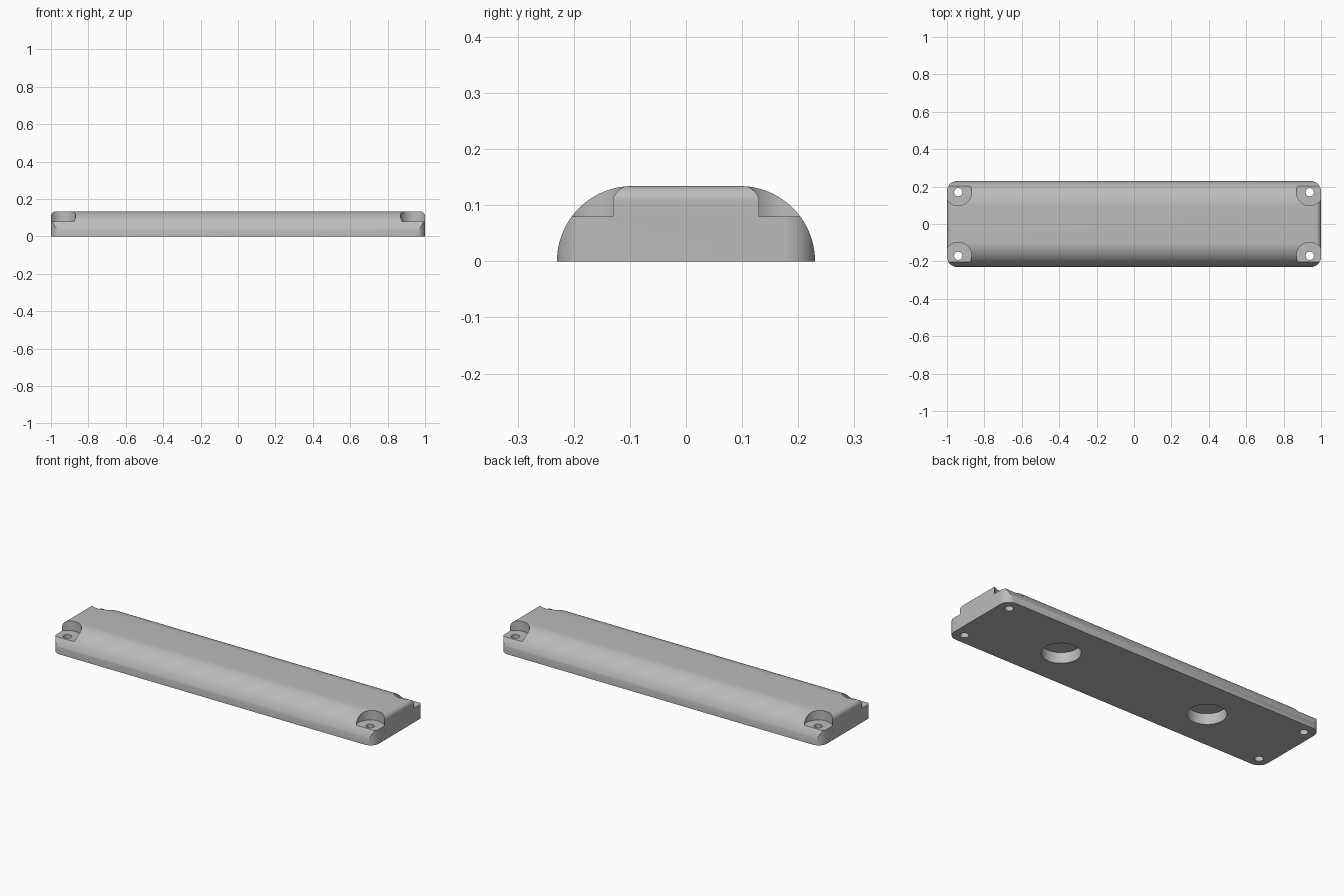
import bpy, bmesh, math
from mathutils import Vector

cube = bpy.data.objects.get("Cube")
if cube:
    bpy.data.objects.remove(cube, do_unlink=True)

LENGTH, WIDTH, HEIGHT = 2.0, 0.46, 0.134
CORNER, END_ROUND = 0.055, 0.027
STEPS = 20

grey = bpy.data.materials.new("light grey")
grey.use_nodes = True
colour = (0.5, 0.5, 0.5, 1)
grey.diffuse_color = colour
grey.node_tree.nodes["Principled BSDF"].inputs["Base Color"].default_value = colour


def arc(cx, cy, r, start, end, steps=STEPS):
    """Points along an arc, with angles in degrees."""
    angles = [math.radians(start + (end - start) * i / steps) for i in range(steps + 1)]
    return [(cx + r * math.cos(a), cy + r * math.sin(a)) for a in angles]


def prism(name, outline, depth, place):
    """Extrude a closed outline; place maps (u, v, w) to a point."""
    bm = bmesh.new()
    verts = [bm.verts.new(place(u, v, depth[0])) for u, v in outline]
    face = bm.faces.new(verts)
    shift = Vector(place(0, 0, depth[1])) - Vector(place(0, 0, depth[0]))
    moved = bmesh.ops.extrude_face_region(bm, geom=[face])["geom"]
    bmesh.ops.translate(bm, vec=shift,
                        verts=[g for g in moved if isinstance(g, bmesh.types.BMVert)])
    bmesh.ops.recalc_face_normals(bm, faces=bm.faces)
    mesh = bpy.data.meshes.new(name)
    bm.to_mesh(mesh)
    bm.free()
    mesh.materials.append(grey)
    obj = bpy.data.objects.new(name, mesh)
    bpy.context.collection.objects.link(obj)
    return obj


def cylinder(name, x, y, r, bottom, top):
    outline = arc(x, y, r, 0, 360, 48)[:-1]
    return prism(name, outline, (bottom, top), lambda u, v, w: (u, v, w))


def combine(target, tool, operation):
    """Apply a boolean and discard the tool."""
    mod = target.modifiers.new(operation.title(), 'BOOLEAN')
    mod.operation, mod.object, mod.solver = operation, tool, 'EXACT'
    bpy.context.view_layer.objects.active = target
    bpy.ops.object.modifier_apply(modifier=mod.name)
    bpy.data.objects.remove(tool, do_unlink=True)


# Body: long bar with quarter-round sides
side = WIDTH / 2 - HEIGHT
section = arc(side, 0, HEIGHT, 0, 90, 28) + arc(-side, 0, HEIGHT, 90, 180, 28)
body = prism("enclosure_body", section, (-1.1, 1.1), lambda u, v, w: (w, u, v))

# Rounded corners seen from above
px, py = LENGTH / 2 - CORNER, WIDTH / 2 - CORNER
plan = []
for sx, sy, start in ((1, 1, 0), (-1, 1, 90), (-1, -1, 180), (1, -1, 270)):
    plan += arc(sx * px, sy * py, CORNER, start, start + 90)
combine(body, prism("plan_cutter", plan, (-0.1, 0.3), lambda u, v, w: (u, v, w)), 'INTERSECT')

# Rounded upper end edges
ex, ez = LENGTH / 2 - END_ROUND, HEIGHT - END_ROUND
ends = [(-1, -0.1), (1, -0.1)] + arc(ex, ez, END_ROUND, 0, 90, 12) + arc(-ex, ez, END_ROUND, 90, 180, 12)
combine(body, prism("end_cutter", ends, (-0.4, 0.4), lambda u, v, w: (u, w, v)), 'INTERSECT')

# Corner screw pockets and through holes
for sx in (-1, 1):
    for sy in (-1, 1):
        x, y = sx * 0.94, sy * 0.17
        combine(body, cylinder("pocket_cutter", x, y, 0.072, 0.08, 0.3), 'DIFFERENCE')
        combine(body, cylinder("screw_cutter", x, y, 0.022, -0.1, 0.3), 'DIFFERENCE')

# Round recesses underneath
for x in (-0.465, 0.465):
    combine(body, cylinder("recess_cutter", x, 0, 0.098, -0.1, 0.06), 'DIFFERENCE')

bpy.ops.object.select_all(action='DESELECT')
body.select_set(True)
bpy.context.view_layer.objects.active = body
bpy.ops.object.shade_smooth_by_angle(angle=math.radians(30))
